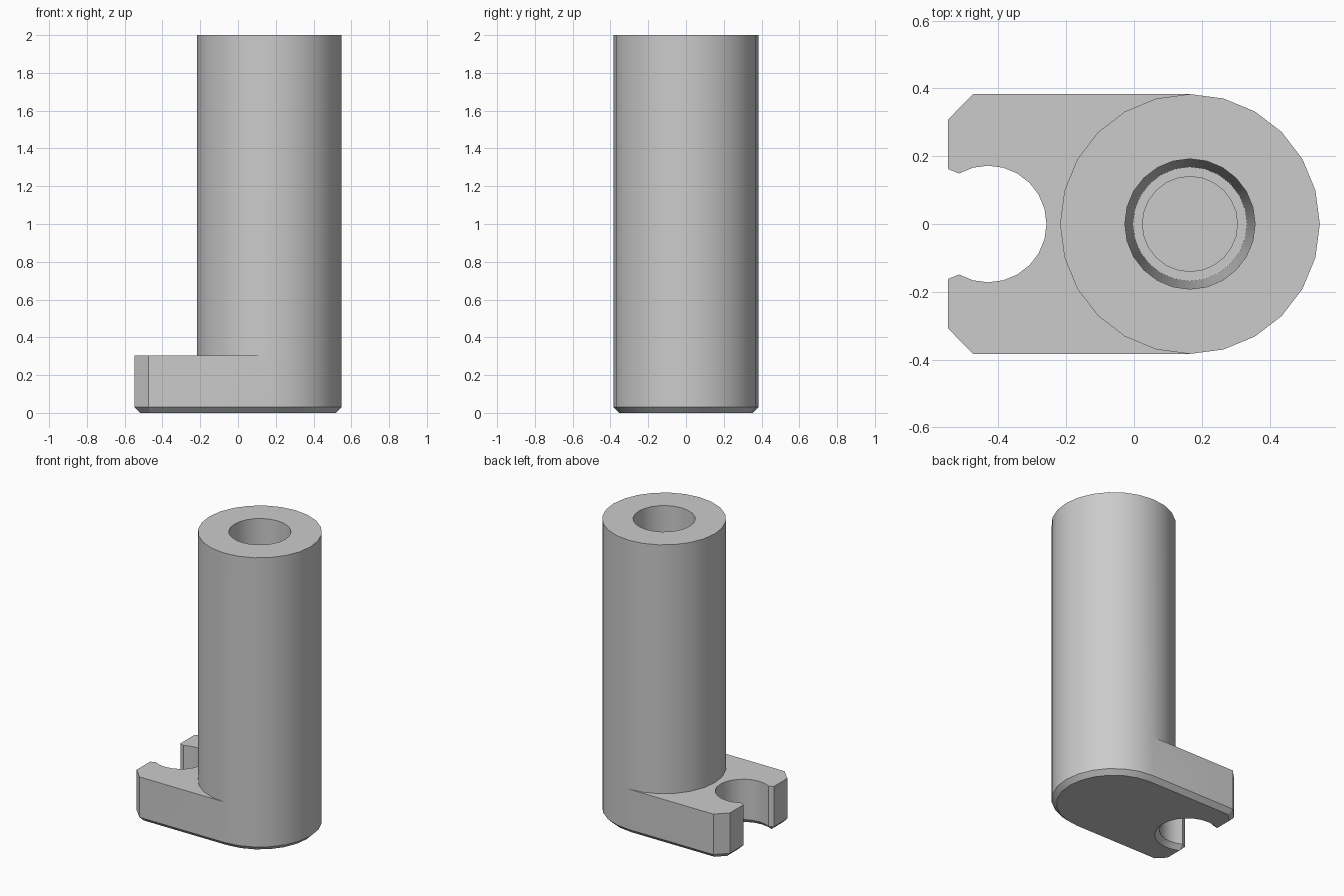
import bpy, bmesh
from math import cos, sin, pi
from mathutils import Vector

cube = bpy.data.objects.get("Cube")
if cube:
    bpy.data.objects.remove(cube, do_unlink=True)

SIDES = 24
POST_X, POST_R, HEIGHT = 0.165, 0.383, 2.0
NOTCH_X, NOTCH_R = -0.43, 0.172
END_X = POST_X - 0.713
FOOT_TOP, CHAMFER = 0.305, 0.03


def arc(cx, r, first, last):
    """Points on a circle, counted in steps of one side."""
    step = 1 if last >= first else -1
    return [Vector((cx + r * cos(2 * pi * i / SIDES), r * sin(2 * pi * i / SIDES)))
            for i in range(first, last + step, step)]


def inset(points, d):
    """Mitred inset of a counter-clockwise outline."""
    out = []
    for i, p in enumerate(points):
        a = (p - points[i - 1]).normalized()
        b = (points[(i + 1) % len(points)] - p).normalized()
        na, nb = Vector((-a.y, a.x)), Vector((-b.y, b.x))
        out.append(p + (na + nb) * d / (1 + na.dot(nb)))
    return out


# Foot outline: rounded end, clipped corners and open round notch
corner = [Vector((-0.475, POST_R)), Vector((END_X, 0.308)), Vector((END_X, 0.162))]
mirrored = [Vector((p.x, -p.y)) for p in reversed(corner)]
half = SIDES // 4
outline = (arc(POST_X, POST_R, -half, half) + corner
           + arc(NOTCH_X, NOTCH_R, SIDES // 3, -SIDES // 3) + mirrored)
n_round = 2 * half + 1

bm = bmesh.new()


def ring(points, z):
    return [bm.verts.new((p.x, p.y, z)) for p in points]


def bridge(lower, upper):
    n = len(lower)
    for i in range(n):
        j = (i + 1) % n
        bm.faces.new((lower[i], lower[j], upper[j], upper[i]))


# Foot with chamfered underside
base = ring(inset(outline, CHAMFER), 0)
edge = ring(outline, CHAMFER)
foot = ring(outline, FOOT_TOP)
bm.faces.new(base[::-1])
bridge(base, edge)
bridge(edge, foot)

# Post rising from the rounded end of the foot
back = ring(arc(POST_X, POST_R, half + 1, 3 * half - 1), FOOT_TOP)
bm.faces.new(foot[n_round - 1:] + [foot[0]] + back[::-1])
post = foot[:n_round] + back
rim = ring(arc(POST_X, POST_R, -half, 3 * half - 1), HEIGHT)
bridge(post, rim)

# Tapered blind bore with a narrower step at its floor
previous = rim
for radius, z in ((0.192, HEIGHT), (0.168, 0.3), (0.14, 0.3), (0.14, 0.15)):
    current = ring(arc(POST_X, radius, -half, 3 * half - 1), z)
    bridge(previous, current)
    previous = current
bm.faces.new(previous)

bmesh.ops.recalc_face_normals(bm, faces=bm.faces)
mesh = bpy.data.meshes.new("post_with_notched_foot")
bm.to_mesh(mesh)
bm.free()
body = bpy.data.objects.new("post_with_notched_foot", mesh)
bpy.context.collection.objects.link(body)

# Plain grey
grey = bpy.data.materials.new("grey")
grey.use_nodes = True
grey.diffuse_color = (0.6, 0.6, 0.6, 1)
grey.node_tree.nodes["Principled BSDF"].inputs["Base Color"].default_value = (0.6, 0.6, 0.6, 1)
mesh.materials.append(grey)

bpy.context.view_layer.objects.active = body
body.select_set(True)
bpy.ops.object.shade_smooth_by_angle(angle=pi / 6)
